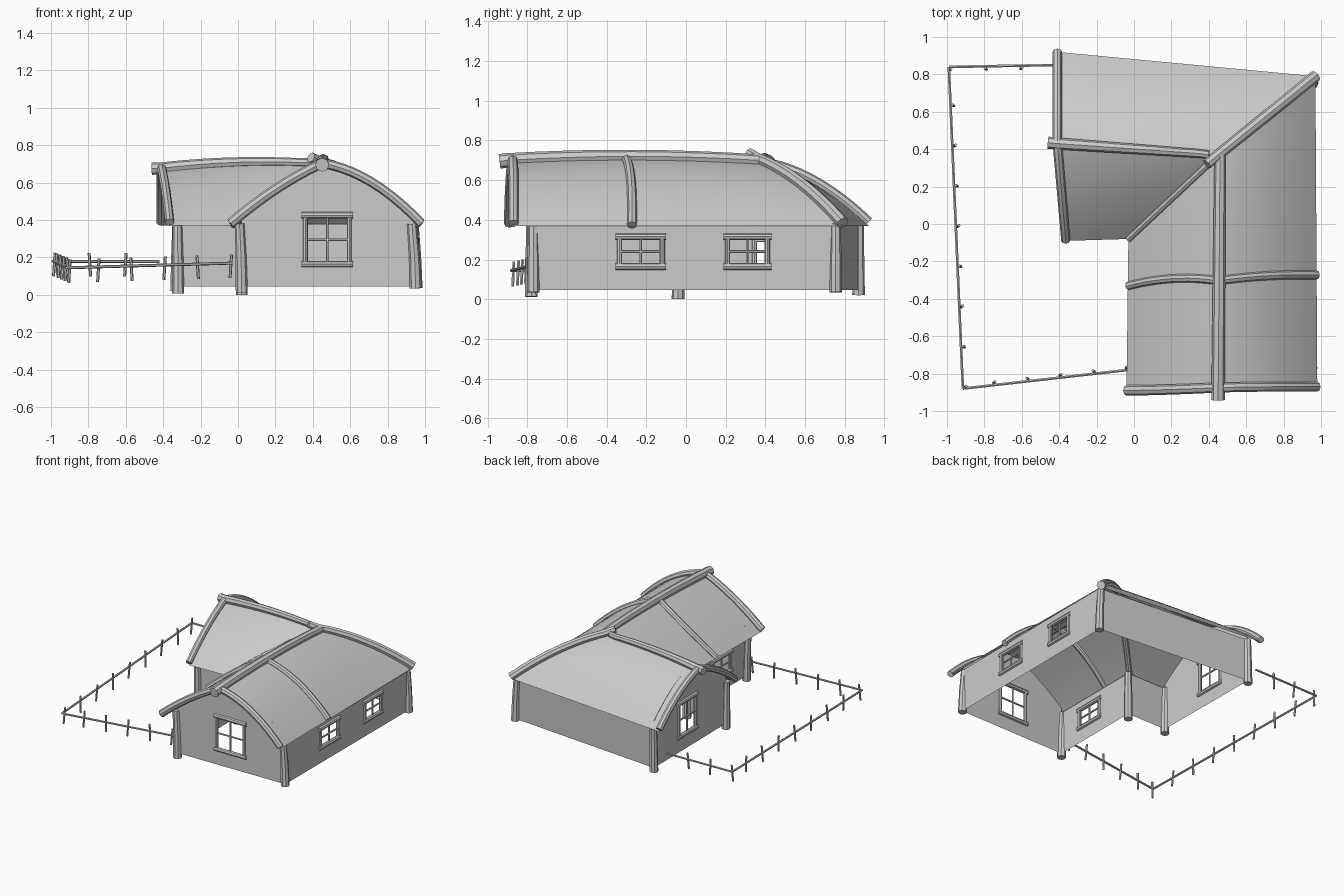
import bpy
import bmesh
from mathutils import Vector

if "Cube" in bpy.data.objects:
    bpy.data.objects.remove(bpy.data.objects["Cube"])

grey = bpy.data.materials.new("plain_grey")
grey.use_nodes = True
COLOUR = (0.6, 0.6, 0.6, 1)
grey.diffuse_color = COLOUR
grey.node_tree.nodes["Principled BSDF"].inputs["Base Color"].default_value = COLOUR

BASE, EAVE = 0.045, 0.37


def finish(bm, name, angle=0.7):
    bmesh.ops.remove_doubles(bm, verts=bm.verts, dist=1e-5)
    mesh = bpy.data.meshes.new(name)
    bm.to_mesh(mesh)
    bm.free()
    mesh.materials.append(grey)
    obj = bpy.data.objects.new(name, mesh)
    bpy.context.collection.objects.link(obj)
    bpy.ops.object.select_all(action='DESELECT')
    obj.select_set(True)
    bpy.context.view_layer.objects.active = obj
    bpy.ops.object.shade_smooth_by_angle(angle=angle)
    return obj


def add_tube(bm, points, r0, r1=None, sides=8):
    """Round log along a path, tapering from r0 to r1."""
    r1 = r0 if r1 is None else r1
    pts = [Vector(p) for p in points]
    rings = []
    for i, p in enumerate(pts):
        axis = (pts[min(i + 1, len(pts) - 1)] - pts[max(i - 1, 0)]).normalized()
        ref = Vector((1, 0, 0)) if abs(axis.z) > 0.9 else Vector((0, 0, 1))
        a = axis.cross(ref).normalized()
        b = axis.cross(a)
        r = r0 + (r1 - r0) * i / (len(pts) - 1)
        circle = bmesh.ops.create_circle(bm, segments=sides, radius=r)["verts"]
        for v in circle:
            v.co = p + a * v.co.x + b * v.co.y
        rings.append(circle)
    faces = [bm.faces.new(rings[0]), bm.faces.new(rings[-1])]
    for lo, hi in zip(rings, rings[1:]):
        for k in range(sides):
            n = (k + 1) % sides
            faces.append(bm.faces.new((lo[k], lo[n], hi[n], hi[k])))
    bmesh.ops.recalc_face_normals(bm, faces=faces)


def log(name, points, r0, r1=None):
    bm = bmesh.new()
    add_tube(bm, points, r0, r1)
    return finish(bm, name)


def slope(eave, ridge, bulge, arch=0.02):
    """Curved roof surface: u runs along the eave, v climbs to the ridge."""
    e0, e1, r0, r1 = [Vector(p) for p in (*eave, *ridge)]

    def at(u, v):
        p = e0.lerp(e1, u).lerp(r0.lerp(r1, u), v)
        b = bulge[0] + (bulge[1] - bulge[0]) * u
        p.z += 4 * b * v * (1 - v) + 4 * arch * u * (1 - u) * v
        return p
    return at


def roof_panel(name, at, nu=12, nv=10):
    bm = bmesh.new()
    grid = [[bm.verts.new(at(i / nu, j / nv)) for j in range(nv + 1)]
            for i in range(nu + 1)]
    for i in range(nu):
        for j in range(nv):
            f = bm.faces.new((grid[i][j], grid[i + 1][j],
                              grid[i + 1][j + 1], grid[i][j + 1]))
            f.normal_update()
            if f.normal.z < 0:
                f.normal_flip()
    return finish(bm, name)


def climb(at, u_eave, u_ridge, lift=0.012, n=10):
    """Path up a slope, from eave to ridge."""
    return [at(u_eave + (u_ridge - u_eave) * k / n, k / n) + Vector((0, 0, lift))
            for k in range(n + 1)]


# Roof slopes
front_ridge = [(0.45, -0.9, 0.69), (0.45, 0.37, 0.69)]
side_ridge = [(-0.41, 0.43, 0.665), (0.45, 0.37, 0.69)]
left_at = slope([(0.98, -0.87, EAVE), (0.97, 0.79, EAVE)], front_ridge, (0.06, 0.04))
right_at = slope([(-0.04, -0.89, EAVE), (-0.03, -0.08, EAVE)], front_ridge, (0.025, 0.015))
court_at = slope([(-0.365, -0.09, EAVE), (-0.03, -0.08, EAVE)], side_ridge, (0.03, 0.015))
back_at = slope([(-0.41, 0.92, EAVE), (0.97, 0.79, EAVE)], side_ridge, (0.045, 0.04))
for name, at in (("roof_left", left_at), ("roof_right", right_at),
                 ("roof_courtyard", court_at), ("roof_back", back_at)):
    roof_panel(name, at)

# Ridge logs
log("front_ridge_log", [(0.45, -0.94, 0.695)] +
    [left_at(k / 8, 1) + Vector((0.01 * k / 8, 0, 0.01)) for k in range(9)], 0.037, 0.03)
log("side_ridge_log", [(-0.46, 0.435, 0.675)] +
    [back_at(k / 8, 1) + Vector((0, 0, 0.012)) for k in range(8)] + [(0.4, 0.37, 0.71)],
    0.033, 0.022)

# Rafters on the gable ends and mid roof, plus hip and valley
log("front_gable_rafter", climb(right_at, 0, 0.02) +
    climb(left_at, 0, 0.02)[-2::-1], 0.028, 0.025)
log("middle_rafter", climb(right_at, 0.69, 0.47, 0.004) +
    climb(left_at, 0.36, 0.47, 0.004)[-2::-1], 0.022, 0.024)
log("side_gable_rafter", climb(court_at, 0, 0, 0.018) +
    climb(back_at, 0, 0, 0.018)[-2::-1], 0.024, 0.026)
log("hip_log", climb(left_at, 1, 1, 0.015) + [(0.39, 0.32, 0.735)], 0.032, 0.028)
log("valley_log", climb(right_at, 1, 1, 0.004), 0.02, 0.02)


def gable_top(a, peak, b, z_peak, bulge_a, bulge_b):
    """Height of the curved roof line over a gable."""
    def top(s):
        if s < peak:
            t, g = (s - a) / (peak - a), bulge_a
        else:
            t, g = (b - s) / (b - peak), bulge_b
        return EAVE + (z_peak - EAVE) * t + 4 * g * t * (1 - t)
    return top


def wall(name, p0, p1, axis, window=(), top=None):
    """Thin wall in columns; each window is (low, high, sill, head) along the axis."""
    a, b = p0[axis], p1[axis]
    cuts = {a, b} | {e for w in window for e in w[:2]}
    if top:
        cuts |= {a + (b - a) * k / 16 for k in range(17)}
    cuts = sorted(cuts)

    def point(s, z):
        t = (s - a) / (b - a)
        return Vector((p0[0] + (p1[0] - p0[0]) * t, p0[1] + (p1[1] - p0[1]) * t, z))

    bm = bmesh.new()
    for s0, s1 in zip(cuts, cuts[1:]):
        tops = [top(s) if top else EAVE + 0.01 for s in (s0, s1)]
        spans = [((BASE, BASE), tops)]
        for lo, hi, sill, head in window:
            if lo <= (s0 + s1) / 2 <= hi:
                spans = [((BASE, BASE), (sill, sill)), ((head, head), tops)]
        for low, high in spans:
            f = bm.faces.new([bm.verts.new(c) for c in (
                point(s0, low[0]), point(s1, low[1]),
                point(s1, high[1]), point(s0, high[0]))])
            f.normal_update()
            # outward is to the right when walking p0 to p1
            d = Vector(p1) - Vector(p0)
            if f.normal.dot(Vector((d.y, -d.x, 0))) < 0:
                f.normal_flip()
    finish(bm, name, 0.3)

    # Log frame and glazing bars for each opening
    for k, (lo, hi, sill, head) in enumerate(window):
        mid, mz, e = (lo + hi) / 2, (sill + head) / 2, 0.02
        bm = bmesh.new()
        for z in (sill, head):
            add_tube(bm, [point(lo - e, z), point(mid, z), point(hi + e, z)], 0.017)
        for s in (lo, hi):
            add_tube(bm, [point(s, sill), point(s, head)], 0.013)
        add_tube(bm, [point(mid, sill), point(mid, head)], 0.007, sides=6)
        add_tube(bm, [point(lo, mz), point(hi, mz)], 0.007, sides=6)
        finish(bm, f"{name}_window_{k + 1}")


# Walls, walked around the outside of the plan
A, B, C = (0.02, -0.78, 0), (0.95, -0.77, 0), (0.955, 0.755, 0)
D, E, F = (-0.33, 0.87, 0), (-0.32, -0.04, 0), (0.02, -0.04, 0)
wall("front_wall", A, B, 0, [(0.36, 0.595, 0.165, 0.425)],
     gable_top(-0.04, 0.45, 0.98, 0.69, 0.025, 0.06))
wall("left_wall", B, C, 1, [(-0.335, -0.12, 0.165, 0.315), (0.21, 0.41, 0.165, 0.315)])
wall("back_wall", C, D, 0)
wall("side_gable_wall", D, E, 1, [(0.345, 0.56, 0.165, 0.425)],
     gable_top(-0.09, 0.43, 0.92, 0.67, 0.03, 0.045))
wall("courtyard_wall", E, F, 0)
wall("right_wall", F, A, 1, [(-0.58, -0.36, 0.165, 0.315)])

# Corner posts, slightly bowed
for name, (x, y, _), foot, lean in (
        ("front_right_post", A, 0.012, -0.012), ("front_left_post", B, 0.035, -0.02),
        ("back_left_post", C, 0.035, -0.015), ("back_right_post", D, 0.02, 0.005),
        ("courtyard_post", E, 0.008, -0.005), ("inner_corner_post", F, 0.0, 0.0)):
    log(name, [(x, y, foot), (x + lean * 0.3, y, 0.2), (x + lean, y, 0.38)], 0.032, 0.026)

# Fence rails and pickets around the yard
corners = [Vector(p) for p in ((-0.03, -0.78, 0.17), (-0.915, -0.88, 0.145),
                               (-0.99, 0.84, 0.18), (-0.42, 0.85, 0.178))]
bm = bmesh.new()
for p, q in zip(corners, corners[1:]):
    add_tube(bm, [p, p.lerp(q, 0.5), q], 0.008, sides=6)
finish(bm, "fence_rails")

bm = bmesh.new()
for p, q, count in zip(corners, corners[1:], (5, 8, 3)):
    inward = Vector((p.y - q.y, q.x - p.x, 0)).normalized() * -0.014
    for k in range(count):
        c = p.lerp(q, (k + 0.04) / count) + inward
        sway = Vector((0.004 * (-1) ** k, 0.003, 0))
        add_tube(bm, [c - sway - Vector((0, 0, 0.08)), c + sway + Vector((0, 0, 0.045))],
                 0.008, sides=6)
finish(bm, "fence_pickets")
